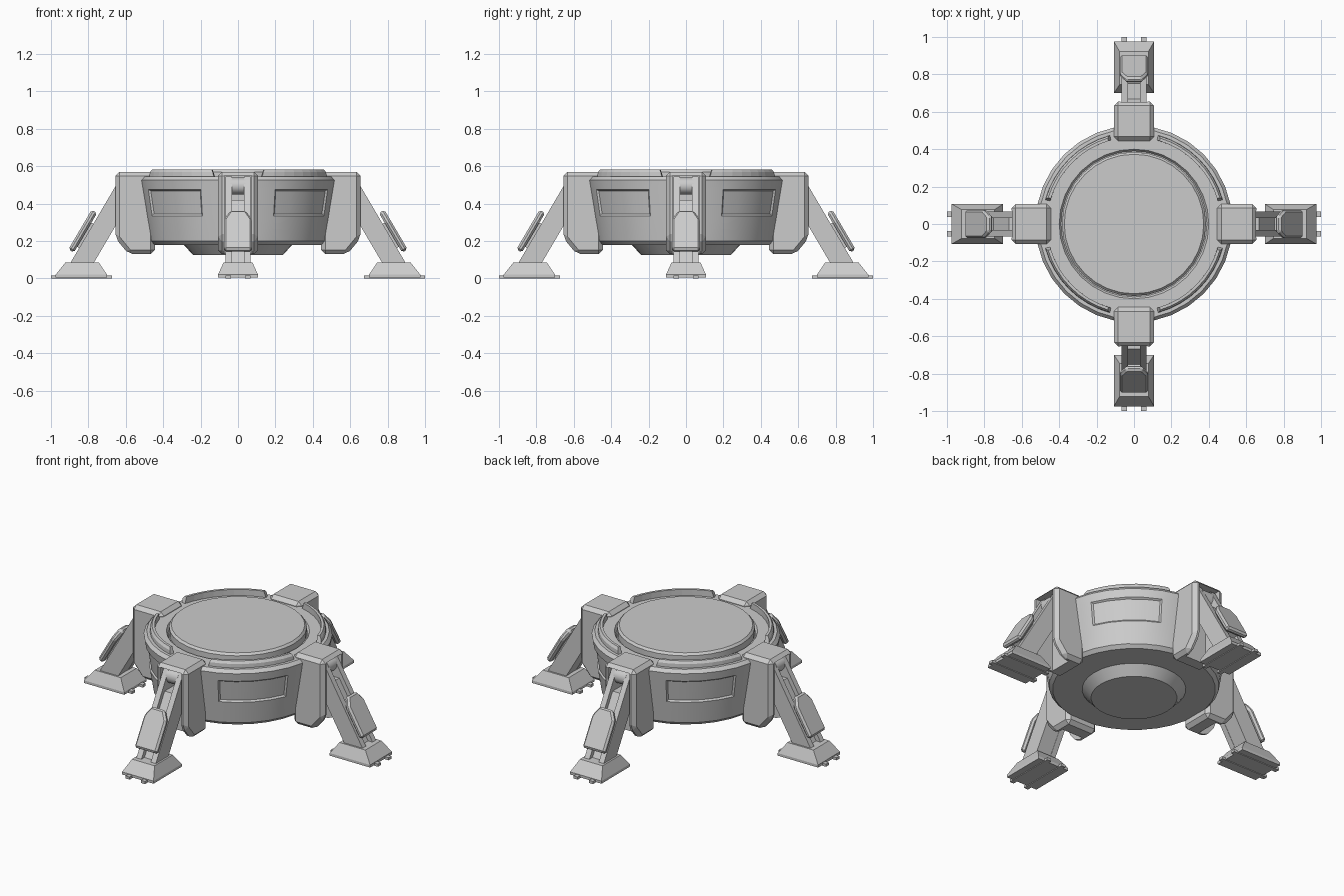
import bpy, bmesh, math
from mathutils import Vector

if "Cube" in bpy.data.objects:
    bpy.data.objects.remove(bpy.data.objects["Cube"])

SEG = 32


def finish(bm, name):
    bmesh.ops.recalc_face_normals(bm, faces=bm.faces)
    me = bpy.data.meshes.new(name)
    bm.to_mesh(me)
    bm.free()
    ob = bpy.data.objects.new(name, me)
    bpy.context.collection.objects.link(ob)
    return ob


def smooth(ob):
    bpy.ops.object.select_all(action='DESELECT')
    ob.select_set(True)
    bpy.context.view_layer.objects.active = ob
    bpy.ops.object.shade_smooth_by_angle(angle=math.radians(25))


def loft(bm, rings, caps=True):
    loops = [[bm.verts.new(p) for p in r] for r in rings]
    n = len(loops[0])
    for a, b in zip(loops, loops[1:]):
        for i in range(n):
            bm.faces.new((a[i], a[(i + 1) % n], b[(i + 1) % n], b[i]))
    if caps:
        bm.faces.new(loops[0])
        bm.faces.new(loops[-1])


def prism(name, pts, y0, y1, bevel=0, place=lambda a, b, c: (a, c, b)):
    """Extrude a 2D outline; by default it lies in the x-z plane and runs along y."""
    bm = bmesh.new()
    loft(bm, [[place(a, b, c) for a, b in pts] for c in (y0, y1)])
    if bevel:
        bmesh.ops.recalc_face_normals(bm, faces=bm.faces)
        bmesh.ops.bevel(bm, geom=bm.edges[:], offset=bevel, segments=1, affect='EDGES')
    return finish(bm, name)


def lathe(bm, profile):
    loft(bm, [[(r * math.cos(2 * math.pi * i / SEG), r * math.sin(2 * math.pi * i / SEG), z)
               for i in range(SEG)] for r, z in profile])


def around(ob):
    """Repeat a part on all four sides."""
    for k in range(1, 4):
        c = ob.copy()
        c.name = f"{ob.name}_{k + 1}"
        c.rotation_euler.z = k * math.pi / 2
        bpy.context.collection.objects.link(c)


# Round body with a recessed panel in each quadrant
bm = bmesh.new()
lathe(bm, [(.24, .125), (.29, .18), (.455, .18), (.475, .2), (.497, .335), (.519, .475),
           (.527, .525), (.51, .545), (.4, .545), (.39, .53), (.3, .53)])
bmesh.ops.recalc_face_normals(bm, faces=bm.faces)
quads = [[] for _ in range(4)]
for f in bm.faces:
    c = f.calc_center_median()
    a = math.degrees(math.atan2(c.y, c.x)) % 360
    if .39 < c.z < .42 and 22.5 < a % 90 < 67.5 and c.xy.length > .4:
        quads[int(a // 90)].append(f)
for q in quads:
    bmesh.ops.inset_region(bm, faces=q, thickness=.009, depth=-.009, use_even_offset=True)
smooth(finish(bm, "body"))

# Landing disc on top
bm = bmesh.new()
lathe(bm, [(.385, .525), (.385, .57), (.373, .583)])
smooth(finish(bm, "top_disc"))

# Thin raised rim arcs between the legs
bm = bmesh.new()
rings = []
for i in range(9):
    t = i / 8
    ring = []
    for r, z, end in ((.492, .535, 15), (.49, .568, 16), (.48, .583, 17), (.465, .583, 17), (.465, .535, 15)):
        a = math.radians(end + (90 - 2 * end) * t)
        ring.append((r * math.cos(a), r * math.sin(a), z))
    rings.append(ring)
loft(bm, rings)
around(finish(bm, "rim_arc"))

# Leg housing: bevelled block with an open channel facing outward
housing = prism("leg_housing", [(.445, .13), (.585, .13), (.655, .215), (.655, .57), (.445, .57)],
                -.107, .107, .022)
cutter = prism("channel_cutter", [(.535, .05), (.8, .05), (.8, .55), (.535, .55)], -.072, .072)
cutter.hide_render = True
mod = housing.modifiers.new("channel", 'BOOLEAN')
mod.operation, mod.object, mod.solver = 'DIFFERENCE', cutter, 'EXACT'
bpy.context.view_layer.update()
cut = bpy.data.meshes.new_from_object(housing.evaluated_get(bpy.context.evaluated_depsgraph_get()))
housing.modifiers.clear()
housing.data = cut
bpy.data.objects.remove(cutter)
around(housing)

# Sloping strut: two rails with a recessed web
rail = [(.898, .08), (.625, .544), (.56, .544), (.56, .442), (.773, .08)]
around(prism("leg_rail_left", rail, .032, .066))
around(prism("leg_rail_right", rail, -.066, -.032))
around(prism("leg_web", [(.868, .08), (.668, .42), (.575, .42), (.775, .08)], -.033, .033))

# Hinge pin between the rails
pin = [(.605 + .045 * math.cos(i * math.pi / 8), .495 + .045 * math.sin(i * math.pi / 8)) for i in range(16)]
pin_ob = prism("hinge_pin", pin, -.04, .04)
smooth(pin_ob)
around(pin_ob)

# Armour plate lying parallel to the strut, with its mount
up = Vector((-.507, 0, .862))
out = Vector((.862, 0, .507))
base = Vector((.895, 0, .085))


def on_strut(a, b, c):
    return base + up * b + out * c + Vector((0, a, 0))


around(prism("leg_plate", [(-.075, .055), (.075, .055), (.075, .245), (.042, .3), (-.042, .3), (-.075, .245)],
             .012, .046, .011, on_strut))
around(prism("plate_mount", [(-.045, .09), (.045, .09), (.045, .24), (-.045, .24)], -.03, .02, 0, on_strut))

# Tapered foot
bm = bmesh.new()
loft(bm, [[(x0, -w, z), (x1, -w, z), (x1, w, z), (x0, w, z)]
          for x0, x1, w, z in ((.7, .975, .107, .004), (.7, .975, .107, .02), (.745, .922, .077, .086))])
around(finish(bm, "foot"))

# Toe cleats running under the foot, showing at both ends
for side, y in (("left", .052), ("right", -.052)):
    around(prism(f"toe_cleat_{side}", [(.675, 0), (1, 0), (1, .016), (.675, .016)], y - .014, y + .014))
